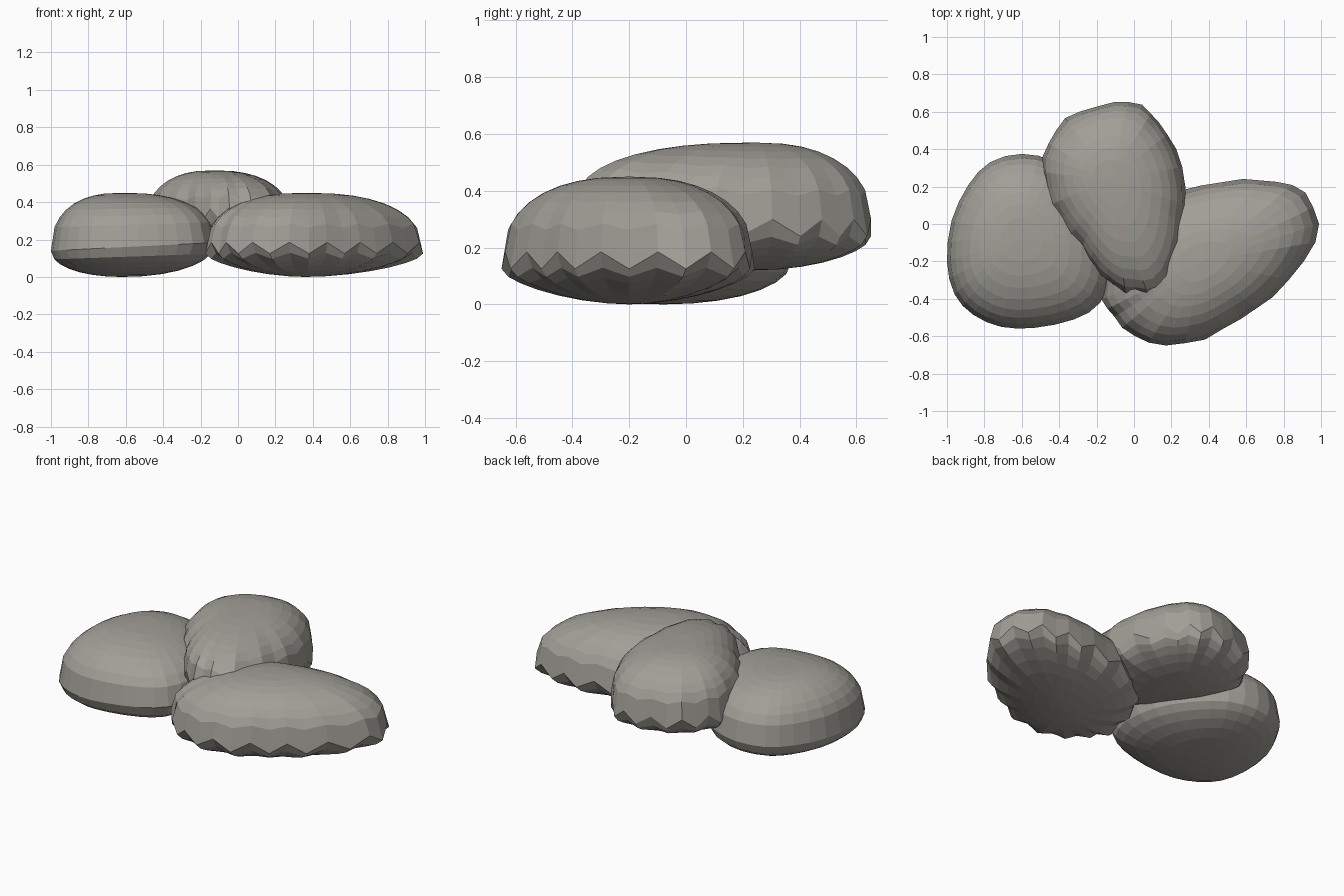
import bpy, bmesh, math, random
from mathutils import Vector

cube = bpy.data.objects.get("Cube")
if cube:
    bpy.data.objects.remove(cube)
random.seed(4)

stone_grey = bpy.data.materials.new("stone grey")
stone_grey.use_nodes = True
colour = (0.36, 0.345, 0.31, 1)
stone_grey.diffuse_color = colour
stone_grey.node_tree.nodes["Principled BSDF"].inputs["Base Color"].default_value = colour


def smooth_outline(points):
    """Closed outline through the points, with one extra point between each pair."""
    pts = [Vector(p) for p in points]
    n = len(pts)
    out = []
    for i in range(n):
        a, b, c, d = (pts[(i + k) % n] for k in (-1, 0, 1, 2))
        out += [b, (b + c) * 0.5625 - (a + d) * 0.0625]
    return out


def pebble(name, outline, pole, bottom, top, waist, powers, zigzag, rough):
    """Rounded stone: the outline shrinks to a pole above and below its waist."""
    rim = smooth_outline(outline)
    pole = Vector(pole)
    n = len(rim)
    jitter = [random.uniform(-1, 1) * rough for _ in rim]
    bm = bmesh.new()

    def ring(angle, power, end):
        r = math.cos(angle) ** (2 / power)
        h = math.sin(angle) ** (2 / power)
        verts = []
        for i, p in enumerate(rim):
            out = p - pole
            level = waist(p)
            wave = zigzag * (1 if i % 2 else -1) * (1 - h) ** 2
            q = pole + out * r + out.normalized() * jitter[i] * (1 - h)
            verts.append(bm.verts.new((q.x, q.y, level + (end - level) * h + wave)))
        return verts

    low = [math.radians(a) for a in (78, 66, 54, 42, 30, 18)]
    high = [math.radians(a) for a in (0, 20, 31, 41, 51, 61, 70, 79)]
    rings = [ring(a, powers[0], bottom) for a in low] + [ring(a, powers[1], top) for a in high]
    for a, b in zip(rings, rings[1:]):
        for i in range(n):
            j = (i + 1) % n
            bm.faces.new((a[i], a[j], b[j], b[i]))
    for end, loop in ((bottom, rings[0]), (top, rings[-1])):
        tip = bm.verts.new((pole.x, pole.y, end))
        for i in range(n):
            bm.faces.new((loop[i], loop[(i + 1) % n], tip))
    bmesh.ops.recalc_face_normals(bm, faces=bm.faces)
    mesh = bpy.data.meshes.new(name)
    bm.to_mesh(mesh)
    bm.free()
    mesh.materials.append(stone_grey)
    obj = bpy.data.objects.new(name, mesh)
    bpy.context.collection.objects.link(obj)


# Smooth stone on the model's right
pebble(
    "smooth_stone",
    [(-1, -.2), (-.975, .02), (-.885, .21), (-.77, .33), (-.6, .375), (-.42, .33),
     (-.26, .18), (-.15, -.02), (-.12, -.24), (-.18, -.42), (-.32, -.51),
     (-.53, -.555), (-.71, -.55), (-.86, -.485), (-.96, -.375)],
    (-.62, -.08), 0, .45, lambda p: .16 + .05 * (p.x + .6), (2.1, 2.4), 0, 0)

# Rough stone on the model's left
pebble(
    "rough_stone",
    [(.99, 0), (.91, .165), (.76, .225), (.58, .235), (.36, .2), (.14, .13),
     (-.05, -.02), (-.14, -.2), (-.17, -.4), (-.11, -.5), (0, -.6), (.17, -.65),
     (.38, -.61), (.57, -.51), (.74, -.39), (.91, -.2)],
    (.36, -.2), 0, .45, lambda p: .155, (1.8, 2.35), .03, .008)

# Raised stone resting on the other two
pebble(
    "top_stone",
    [(-.11, .655), (.04, .63), (.14, .55), (.22, .4), (.28, .2), (.27, 0),
     (.23, -.22), (.13, -.36), (.01, -.365), (-.1, -.34), (-.19, -.25),
     (-.28, -.13), (-.4, .02), (-.48, .19), (-.49, .36), (-.42, .5), (-.29, .605)],
    (-.13, .24), .12, .57, lambda p: .27 + .12 * max(0, .25 - p.y),
    (2, 2.4), .03, .011)
